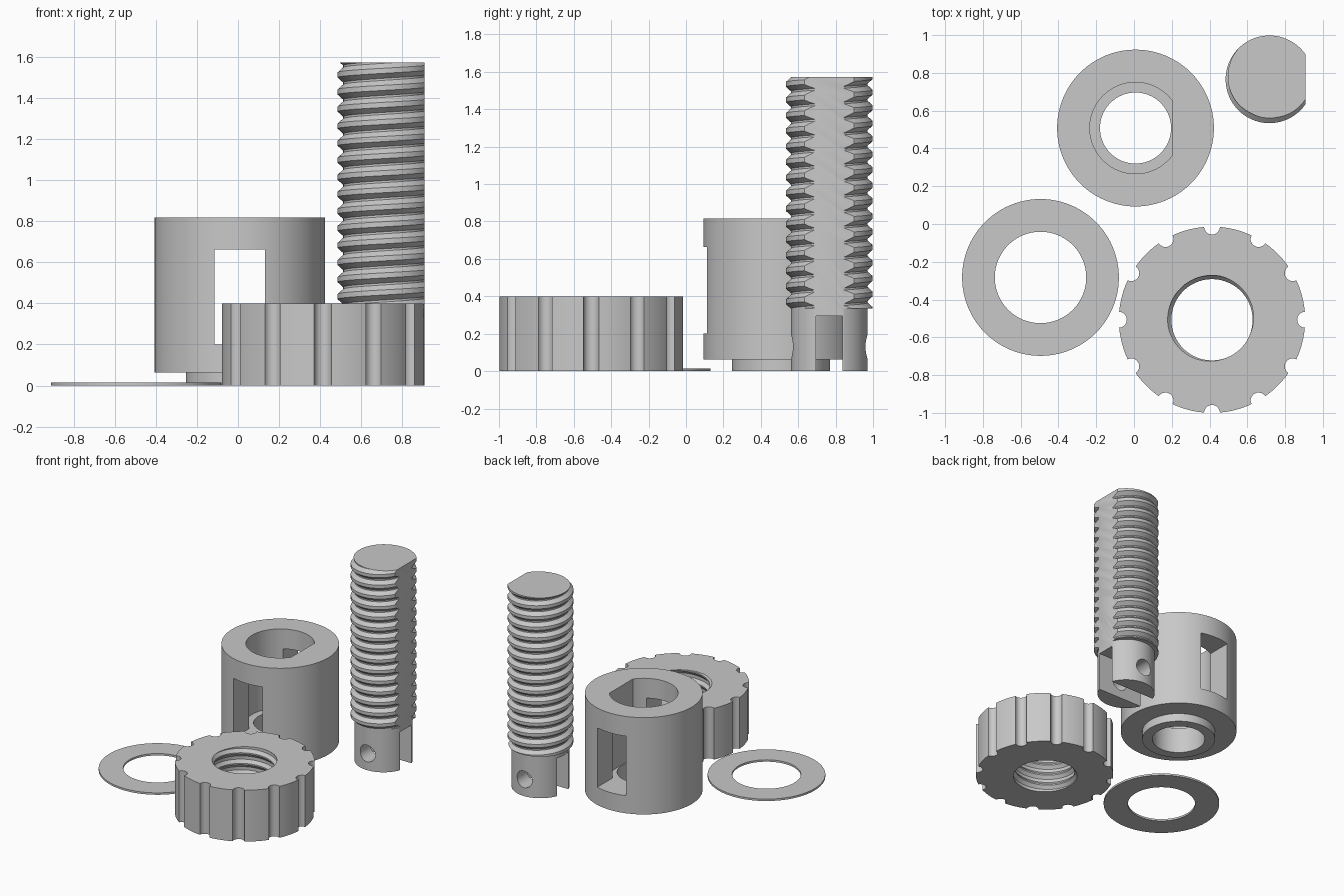
import bpy, bmesh, math
from mathutils import Matrix

if "Cube" in bpy.data.objects:
    bpy.data.objects.remove(bpy.data.objects["Cube"])

TAU = 2 * math.pi
PITCH = 0.083
grey = bpy.data.materials.new("steel_grey")
grey.diffuse_color = (0.58, 0.58, 0.58, 1)
grey.use_nodes = True
grey.node_tree.nodes["Principled BSDF"].inputs["Base Color"].default_value = grey.diffuse_color


def finish(name, bm, loc=(0, 0, 0)):
    bmesh.ops.recalc_face_normals(bm, faces=bm.faces)
    me = bpy.data.meshes.new(name)
    bm.to_mesh(me)
    bm.free()
    me.materials.append(grey)
    ob = bpy.data.objects.new(name, me)
    bpy.context.collection.objects.link(ob)
    ob.location = loc
    return ob


def cylinder(name, r, z0, z1, loc, axis='Z', n=96):
    bm = bmesh.new()
    bmesh.ops.create_cone(bm, cap_ends=True, segments=n, radius1=r, radius2=r, depth=z1 - z0,
                          matrix=Matrix.Translation((0, 0, (z0 + z1) / 2)))
    if axis == 'Y':
        bm.transform(Matrix.Rotation(math.pi / 2, 4, 'X'))
    return finish(name, bm, loc)


def box(name, lo, hi, loc):
    bm = bmesh.new()
    bmesh.ops.create_cube(bm, size=1)
    for v in bm.verts:
        v.co = [lo[i] if v.co[i] < 0 else hi[i] for i in range(3)]
    return finish(name, bm, loc)


def boolean(ob, other, op='DIFFERENCE'):
    m = ob.modifiers.new("bool", 'BOOLEAN')
    m.operation, m.object, m.solver = op, other, 'EXACT'
    bpy.context.view_layer.objects.active = ob
    bpy.ops.object.modifier_apply(modifier=m.name)
    bpy.data.objects.remove(other)


def smooth(ob):
    bpy.ops.object.select_all(action='DESELECT')
    ob.select_set(True)
    bpy.context.view_layer.objects.active = ob
    bpy.ops.object.shade_smooth_by_angle(angle=math.radians(25))


def threaded_rod(name, r0, r1, z0, z1, phase, loc, shank=None, n=96):
    """Right-handed helical rod; optional plain shank reaching down to z = 0."""
    knots = [(0.0, r0), (0.12, r0), (0.41, r1), (0.71, r1), (1.0, r0)]
    phase %= 1.0

    def radius(u):
        u %= 1.0
        for (a, ra), (b, rb) in zip(knots, knots[1:]):
            if u <= b:
                return ra + (rb - ra) * (u - a) / (b - a)
        return r0

    bm = bmesh.new()
    k0 = math.floor(z0 / PITCH) - 3
    k1 = math.ceil(z1 / PITCH) + 3
    cols = []
    for i in range(n + 1):
        t = i / n
        c, s = math.cos(TAU * t), math.sin(TAU * t)
        pts = []
        for k in range(k0, k1):
            for f, _ in knots[:-1]:
                z = min(max(PITCH * (k + f + t + phase), z0), z1)
                pts.append((radius(z / PITCH - t - phase), z))
        if shank:
            pts = [(shank, 0), (shank, z0)] + pts
        cols.append([bm.verts.new((r * c, r * s, z)) for r, z in pts])
    for a, b in zip(cols, cols[1:]):
        for j in range(len(a) - 1):
            bm.faces.new((a[j], b[j], b[j + 1], a[j + 1]))
    # The seam closes because one turn shifts every row by one pitch
    bmesh.ops.remove_doubles(bm, verts=bm.verts, dist=1e-5)
    bmesh.ops.holes_fill(bm, edges=[e for e in bm.edges if e.is_boundary], sides=0)
    return finish(name, bm, loc)


# Flat washer
W = (-0.495, -0.283, 0)
washer = cylinder("washer", 0.415, 0, 0.015, W)
boolean(washer, cylinder("cut", 0.242, -0.1, 0.1, W))
smooth(washer)

# Sleeve: stepped body, D-shaped bore, through hole and two side windows
S = (0.008, 0.508, 0)
sleeve = cylinder("sleeve", 0.415, 0.063, 0.817, S)
boolean(sleeve, cylinder("boss", 0.262, 0, 0.1, S), 'UNION')
bore = cylinder("bore", 0.242, 0.2, 0.9, S)
boolean(bore, box("flat", (0.195, -1, -1), (1, 1, 2), S))
boolean(sleeve, bore)
boolean(sleeve, cylinder("hole", 0.188, -0.1, 0.5, S))
boolean(sleeve, box("window", (-0.123, -0.6, 0.2), (0.123, 0.6, 0.663), S))
smooth(sleeve)

# Threaded bolt: flat side, slotted foot and cross pin hole
B = (0.717, 0.766, 0)
bolt = threaded_rod("bolt", 0.205, 0.232, 0.335, 1.572,
                    1.572 / PITCH - 80 / 360 - 0.56, B, shank=0.2045)
boolean(bolt, box("flat", (0.19, -1, -1), (1, 1, 2), B))
boolean(bolt, box("slot", (-1, -0.07, -1), (1, 0.07, 0.295), B))
boolean(bolt, cylinder("pin_hole", 0.065, -1, 1, (B[0], B[1], 0.13), 'Y', 40))
smooth(bolt)

# Knurled nut: rim with twelve round grooves, threaded bore
N = (0.413, -0.507, 0)
R, G = 0.493, 0.042
bm = bmesh.new()
ring = []
half = 2 * math.asin(G / (2 * R))
for k in range(12):
    a = k * TAU / 12
    cx, cy = R * math.cos(a), R * math.sin(a)
    for j in range(11):
        b = a + math.pi + (math.pi / 2 - half / 2) * (1 - j / 5)
        ring.append((cx + G * math.cos(b), cy + G * math.sin(b)))
    for j in range(1, 8):
        b = a + half + (TAU / 12 - 2 * half) * j / 8
        ring.append((R * math.cos(b), R * math.sin(b)))
face = bm.faces.new([bm.verts.new((x, y, 0)) for x, y in ring])
top = bmesh.ops.extrude_face_region(bm, geom=[face])["geom"]
bmesh.ops.translate(bm, vec=(0, 0, 0.4), verts=[v for v in top if isinstance(v, bmesh.types.BMVert)])
nut = finish("nut", bm, N)
boolean(nut, threaded_rod("thread_cut", 0.215, 0.235, -0.05, 0.45,
                          0.4 / PITCH - 135 / 360 - 0.56, N))
smooth(nut)
